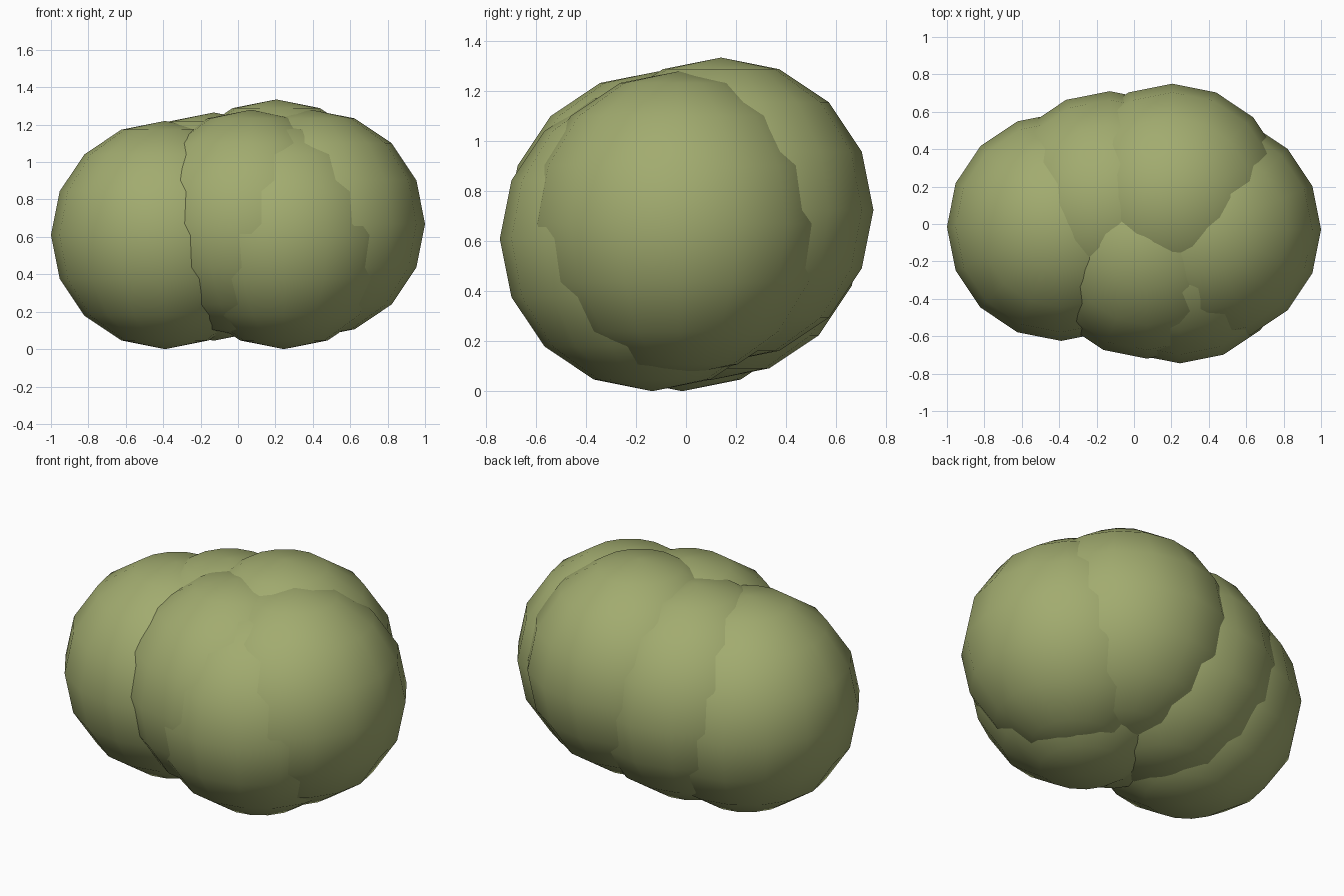
import bpy

if "Cube" in bpy.data.objects:
    bpy.data.objects.remove(bpy.data.objects["Cube"])

# Olive foliage colour
leaf = bpy.data.materials.new("foliage")
leaf.diffuse_color = (0.36, 0.41, 0.16, 1)
leaf.use_nodes = True
leaf.node_tree.nodes["Principled BSDF"].inputs["Base Color"].default_value = leaf.diffuse_color

RADIUS = 0.61

# Overlapping foliage balls that make up the bush
clumps = {
    "left_clump": (-0.39, -0.015, 0.61),
    "back_middle_clump": (-0.13, 0.10, 0.655),
    "front_middle_clump": (0.07, -0.11, 0.67),
    "back_right_clump": (0.205, 0.14, 0.725),
    "front_right_clump": (0.245, -0.135, 0.61),
    "right_clump": (0.39, -0.03, 0.67),
}


def foliage_ball(name, centre):
    bpy.ops.mesh.primitive_uv_sphere_add(
        segments=16, ring_count=8, radius=RADIUS, location=centre)
    ball = bpy.context.object
    ball.name = name
    ball.data.materials.append(leaf)
    bpy.ops.object.shade_smooth()


for name, centre in clumps.items():
    foliage_ball(name, centre)
